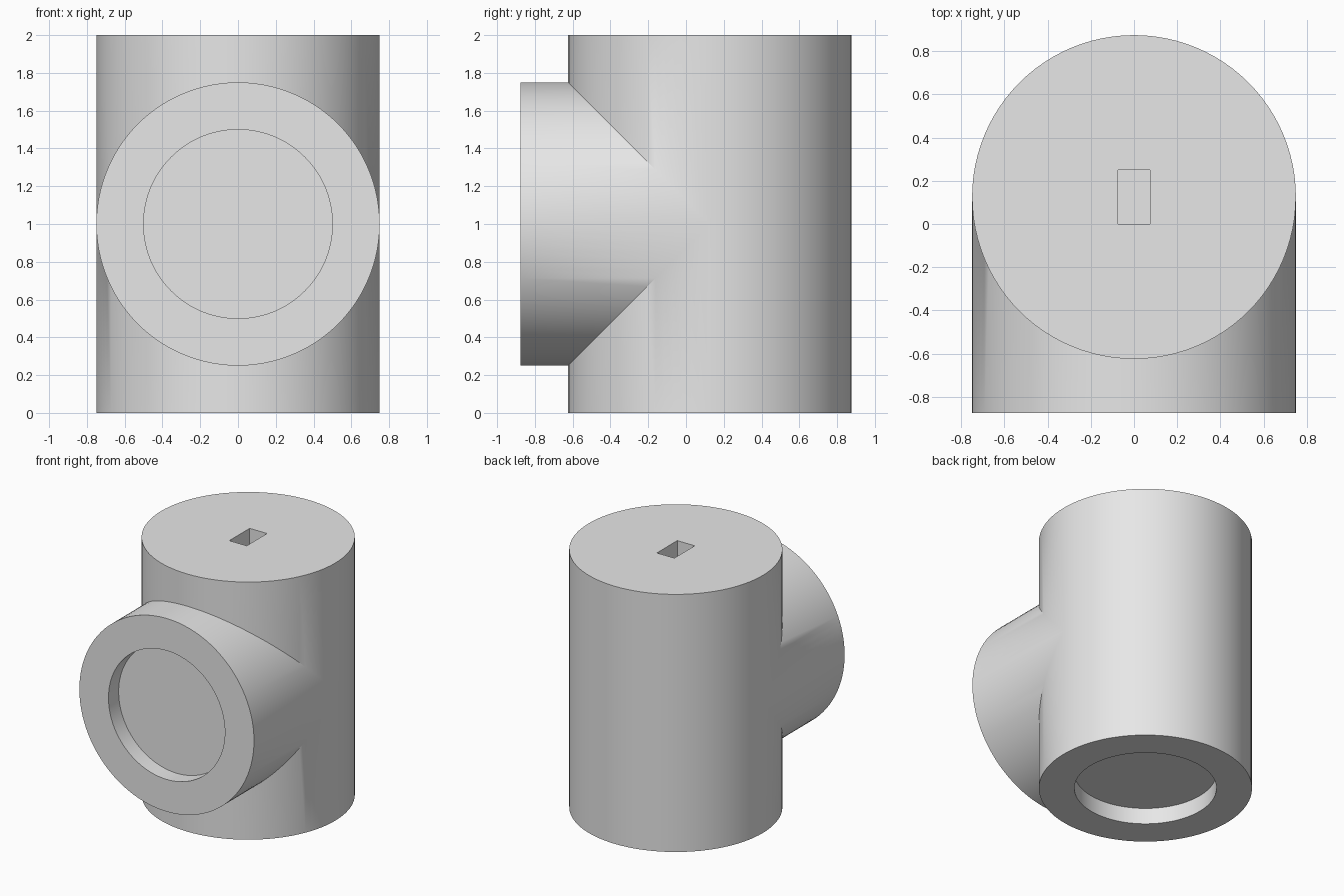
import bpy, bmesh, math
from mathutils import Vector

cube = bpy.data.objects.get("Cube")
if cube:
    bpy.data.objects.remove(cube, do_unlink=True)

N = 96             # segments per circle
R, BORE = 0.75, 0.5
CY, CZ = 0.125, 1.0
MOUTH = -0.875     # front plane of the branch
RECESS, SLOT_DEPTH = 0.125, 0.25

grey = bpy.data.materials.new("plain grey")
grey.use_nodes = True
colour = (0.8, 0.8, 0.8, 1)
grey.diffuse_color = colour
grey.node_tree.nodes["Principled BSDF"].inputs["Base Color"].default_value = colour

bm = bmesh.new()


def ring(r, place):
    """Circle of vertices; place maps the two circle offsets to a point."""
    angles = [math.tau * i / N for i in range(N)]
    return [bm.verts.new(place(r * math.cos(a), r * math.sin(a))) for a in angles]


def skin(a, b):
    n = len(a)
    for i in range(n):
        j = (i + 1) % n
        bm.faces.new((a[i], a[j], b[j], b[i]))


def recessed_end(outer, place, inward):
    """Flat rim, short bore wall and a recessed floor."""
    rim = ring(BORE, place)
    floor = ring(BORE, lambda p, q: Vector(place(p, q)) + Vector(inward) * RECESS)
    skin(outer, rim)
    skin(rim, floor)
    bm.faces.new(floor)


# Upright body, opened along the mitred joint with the branch
bottom = ring(R, lambda p, q: (p, CY - q, 0))
top = ring(R, lambda p, q: (p, CY - q, 2))
skin(bottom, ring(R, lambda p, q: (p, CY - q, CZ - max(q, 0))))
skin(ring(R, lambda p, q: (p, CY - q, CZ + max(q, 0))), top)

# Branch from the joint to the front mouth
mouth = ring(R, lambda p, q: (p, MOUTH, CZ + q))
skin(ring(R, lambda p, q: (p, CY - abs(q), CZ + q)), mouth)

# Recesses in the bottom and the mouth
recessed_end(bottom, lambda p, q: (p, CY - q, 0), (0, 0, 1))
recessed_end(mouth, lambda p, q: (p, MOUTH, CZ + q), (0, 1, 0))

# Top cap with a rectangular keyway
corners = [(-1, -1), (1, -1), (1, 1), (-1, 1)]
slot, slot_floor = ([bm.verts.new((0.075 * u, CY + 0.125 * v, z)) for u, v in corners]
                    for z in (2, 2 - SLOT_DEPTH))
skin(slot, slot_floor)
bm.faces.new(slot_floor)
edges = []
for loop in (top, slot):
    edges += [bm.edges.get((loop[i - 1], loop[i])) for i in range(len(loop))]
bmesh.ops.triangle_fill(bm, edges=edges, use_beauty=True, normal=(0, 0, 1))

bmesh.ops.remove_doubles(bm, verts=bm.verts[:], dist=0.0001)
bmesh.ops.recalc_face_normals(bm, faces=bm.faces[:])

mesh = bpy.data.meshes.new("tee_fitting")
bm.to_mesh(mesh)
bm.free()
mesh.materials.append(grey)
fitting = bpy.data.objects.new("tee_fitting", mesh)
bpy.context.collection.objects.link(fitting)
bpy.ops.object.select_all(action='DESELECT')
fitting.select_set(True)
bpy.context.view_layer.objects.active = fitting
bpy.ops.object.shade_smooth_by_angle(angle=math.radians(30))
